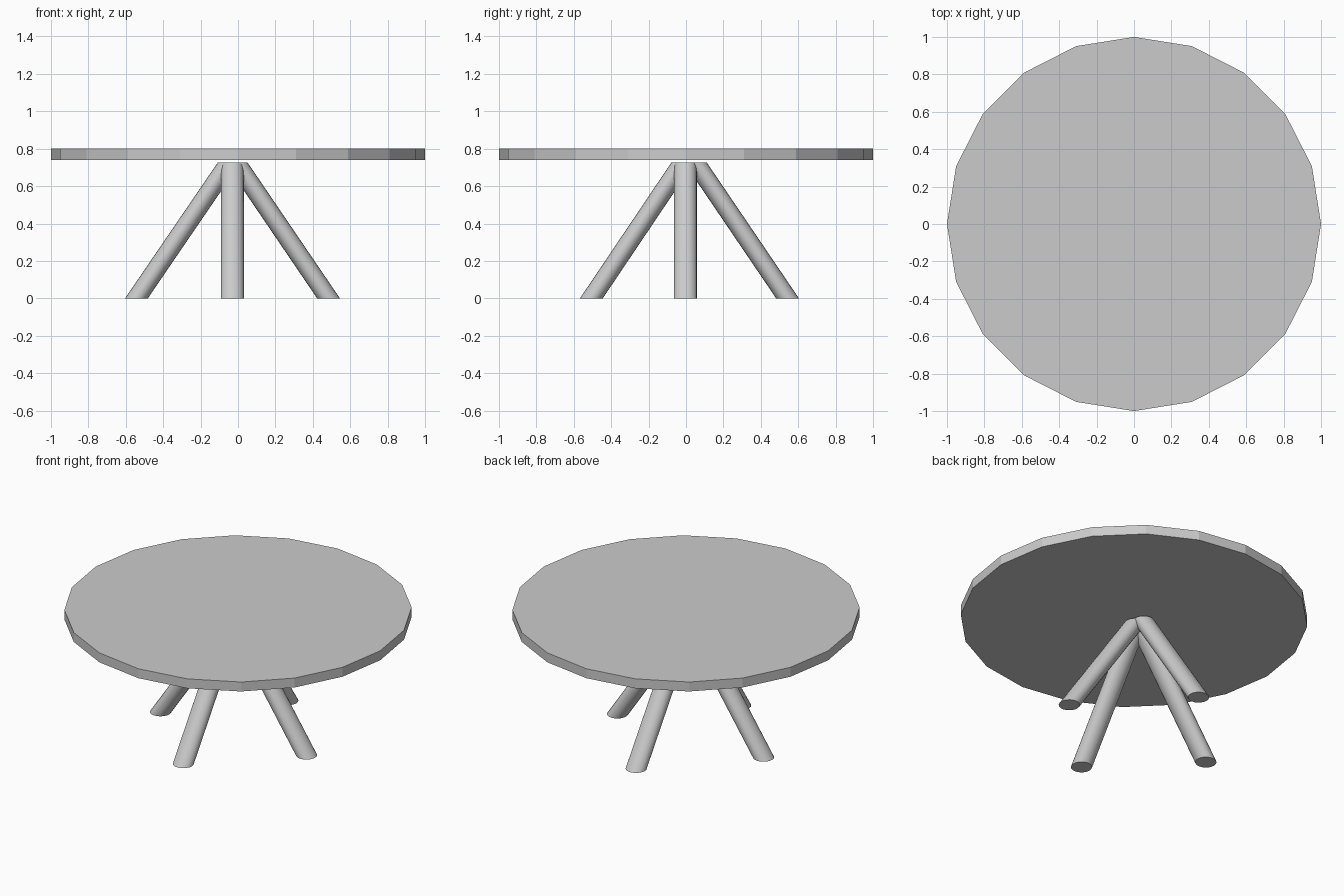
import bpy, bmesh
from math import cos, sin, tau

if "Cube" in bpy.data.objects:
    bpy.data.objects.remove(bpy.data.objects["Cube"])

SIDES = 20


def prism(name, radius, low, high):
    """Closed prism between two horizontal circles with centres low and high."""
    bm = bmesh.new()
    rings = [[bm.verts.new((c[0] + radius * cos(tau * i / SIDES),
                            c[1] + radius * sin(tau * i / SIDES), c[2]))
              for i in range(SIDES)] for c in (low, high)]
    bm.faces.new(rings[0][::-1])
    bm.faces.new(rings[1])
    for i in range(SIDES):
        j = (i + 1) % SIDES
        bm.faces.new((rings[0][i], rings[0][j], rings[1][j], rings[1][i]))
    mesh = bpy.data.meshes.new(name)
    bm.to_mesh(mesh)
    bm.free()
    obj = bpy.data.objects.new(name, mesh)
    bpy.context.collection.objects.link(obj)
    return obj


# Round faceted top
prism("table_top", 1.0, (0, 0, 0.74), (0, 0, 0.80))

# Four slanted legs, cut level at floor and top, meeting just below the table top
legs = {
    "left_leg": ((-0.543, -0.003), (-0.048, -0.003)),
    "right_leg": ((0.484, -0.003), (-0.009, -0.003)),
    "front_leg": ((-0.03, -0.506), (-0.03, -0.018)),
    "back_leg": ((-0.03, 0.543), (-0.03, 0.051)),
}
for name, (foot, head) in legs.items():
    leg = prism(name, 0.061, (*foot, 0), (*head, 0.725))
    # Smooth round sides, crisp cut ends
    bpy.ops.object.select_all(action='DESELECT')
    leg.select_set(True)
    bpy.context.view_layer.objects.active = leg
    bpy.ops.object.shade_smooth_by_angle()
